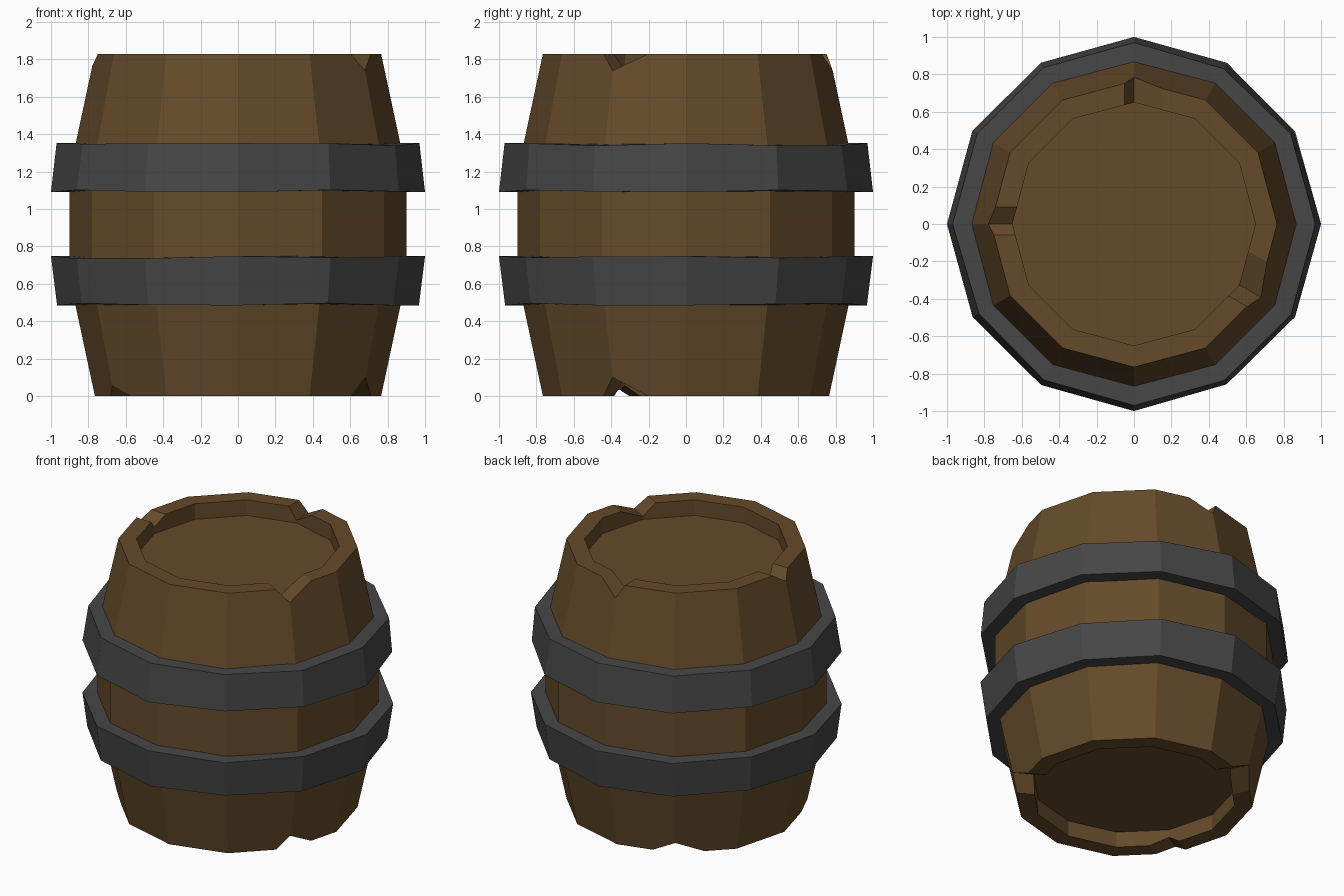
import bpy, bmesh, math, random

if "Cube" in bpy.data.objects:
    bpy.data.objects.remove(bpy.data.objects["Cube"])

random.seed(4)
N = 12


def material(name, rgb):
    m = bpy.data.materials.new(name)
    m.diffuse_color = (*rgb, 1)
    m.use_nodes = True
    m.node_tree.nodes["Principled BSDF"].inputs["Base Color"].default_value = m.diffuse_color
    return m


WOOD = material("wood", (0.13, 0.07, 0.023))
IRON = material("iron", (0.062, 0.062, 0.062))


def finish(name, bm, mat=None):
    bmesh.ops.recalc_face_normals(bm, faces=bm.faces)
    me = bpy.data.meshes.new(name)
    bm.to_mesh(me)
    bm.free()
    ob = bpy.data.objects.new(name, me)
    bpy.context.collection.objects.link(ob)
    if mat:
        me.materials.append(mat)
    return ob


def lathe(name, profile, mat, closed=False, jitter=0.0):
    """Spin (radius, z) points into 12 flat sides; cap the ends or close the loop."""
    bm = bmesh.new()
    zmid = sum(z for _, z in profile) / len(profile)
    rings = []
    for r, z in profile:
        ring = []
        for k in range(N):
            a = 2 * math.pi * k / N
            j = jitter * abs(math.sin(2 * a))
            rr = r - random.uniform(0, j)
            zz = z + math.copysign(random.uniform(0, j), zmid - z)
            ring.append(bm.verts.new((rr * math.cos(a), rr * math.sin(a), zz)))
        rings.append(ring)
    pairs = list(zip(rings, rings[1:]))
    if closed:
        pairs.append((rings[-1], rings[0]))
    else:
        bm.faces.new(rings[0])
        bm.faces.new(rings[-1])
    for lo, hi in pairs:
        for k in range(N):
            n = (k + 1) % N
            bm.faces.new((lo[k], lo[n], hi[n], hi[k]))
    return finish(name, bm, mat)


def notch_cutter(angle, back, ahead, depth, rim, inward):
    """V-shaped wedge lying across the rim at the given angle."""
    bm = bmesh.new()
    a = math.radians(angle)
    grow = (depth + 0.05) / depth
    tri = [(0, rim + inward * depth),
           (ahead * grow, rim - inward * 0.05),
           (-back * grow, rim - inward * 0.05)]
    ends = [[bm.verts.new((r * math.cos(a) - t * math.sin(a),
                           r * math.sin(a) + t * math.cos(a), z)) for t, z in tri]
            for r in (0.45, 1.0)]
    for e in ends:
        bm.faces.new(e)
    for i in range(3):
        j = (i + 1) % 3
        bm.faces.new((ends[0][i], ends[0][j], ends[1][j], ends[1][i]))
    return finish("notch_cutter", bm)


# Barrel body with recessed heads at both ends
H = 1.83
body = lathe("barrel_body", [
    (0.65, 0.11), (0.65, 0), (0.765, 0), (0.90, 0.63),
    (0.90, 1.20), (0.765, H), (0.65, H), (0.65, H - 0.11)], WOOD)

# Chipped notches in the top and bottom rims
notches = [(90, 0.15, 0.05, 0.09, H, -1), (180, 0.09, 0.06, 0.065, H, -1),
           (-30, 0.08, 0.18, 0.09, H, -1),
           (-30, 0.08, 0.18, 0.10, 0, 1), (210, 0.08, 0.12, 0.055, 0, 1),
           (120, 0.15, 0.18, 0.08, 0, 1)]
bpy.context.view_layer.objects.active = body
for spec in notches:
    cutter = notch_cutter(*spec)
    cutter.hide_render = True
    mod = body.modifiers.new("notch", 'BOOLEAN')
    mod.operation = 'DIFFERENCE'
    mod.solver = 'EXACT'
    mod.object = cutter
    bpy.ops.object.modifier_apply(modifier=mod.name)
    bpy.data.objects.remove(cutter)

# Iron hoops, slightly uneven, widest edge towards the middle of the barrel
lathe("lower_hoop", [(0.84, 0.485), (0.967, 0.485), (1.0, 0.748), (0.86, 0.748)],
      IRON, closed=True, jitter=0.015)
lathe("upper_hoop", [(0.86, 1.09), (1.0, 1.09), (0.97, 1.352), (0.84, 1.352)],
      IRON, closed=True, jitter=0.015)
